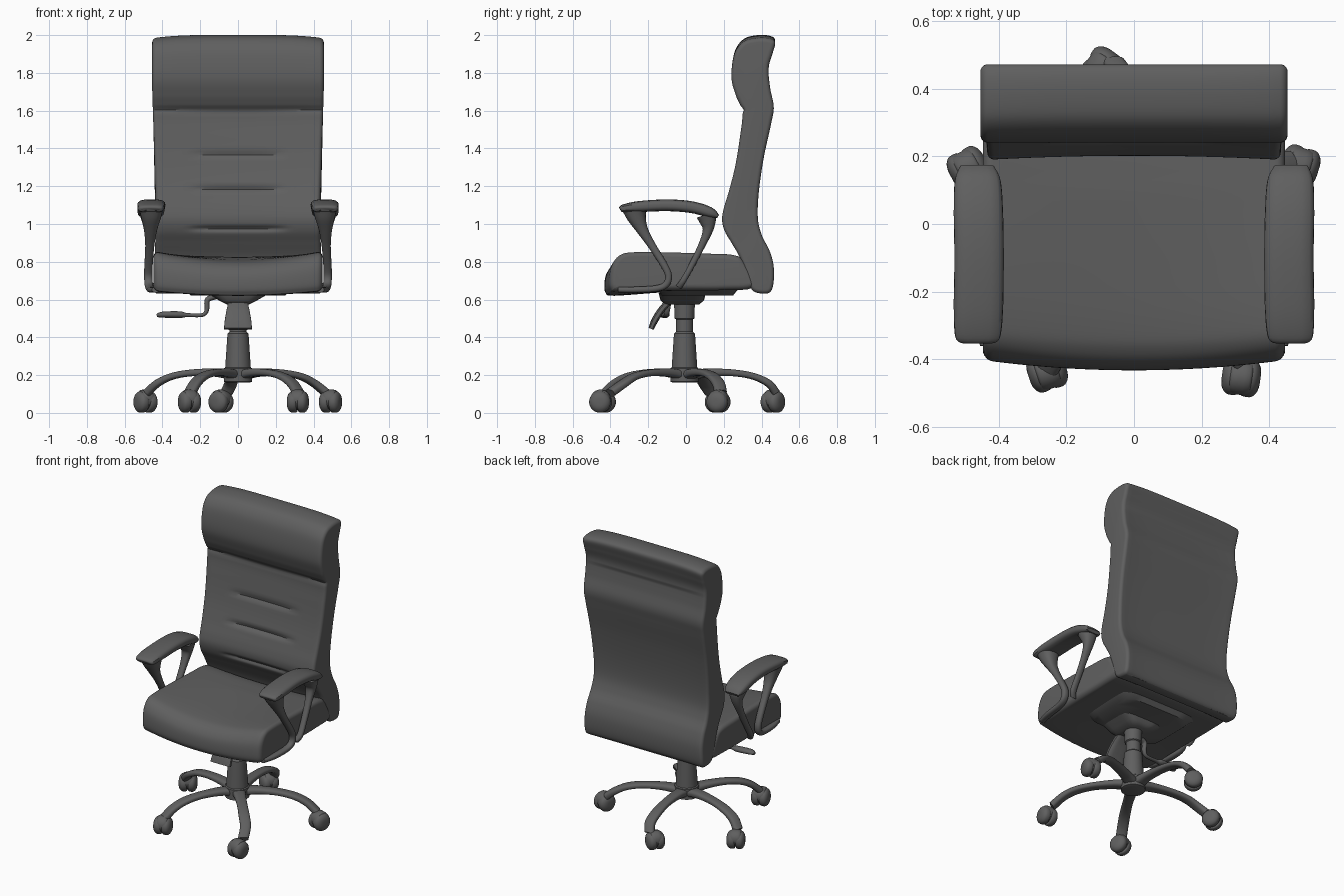
import bpy, bmesh
from math import sin, cos, pi, radians, exp
from mathutils import Vector

if "Cube" in bpy.data.objects:
    bpy.data.objects.remove(bpy.data.objects["Cube"])

dark = bpy.data.materials.new("dark_leather")
dark.diffuse_color = (.115, .115, .115, 1)
dark.use_nodes = True
dark.node_tree.nodes["Principled BSDF"].inputs["Base Color"].default_value = dark.diffuse_color


def spline(pts, steps, closed=False):
    """Catmull-Rom through tuples of any length."""
    n, out = len(pts), []
    pick = (lambda i: pts[i % n]) if closed else (lambda i: pts[max(0, min(n - 1, i))])
    for i in range(n if closed else n - 1):
        for k in range(steps):
            t = k / steps
            out.append(tuple(0.5 * (2 * b + (c - a) * t + (2 * a - 5 * b + 4 * c - d) * t * t
                                    + (3 * b - a - 3 * c + d) * t ** 3)
                             for a, b, c, d in zip(pick(i - 1), pick(i), pick(i + 1), pick(i + 2))))
    return out if closed else out + [tuple(pts[-1])]


def skin(name, rings, angle=40):
    """Join equal-length rings with quads and cap both ends."""
    bm = bmesh.new()
    vr = [[bm.verts.new(p) for p in ring] for ring in rings]
    n = len(vr[0])
    for a, b in zip(vr, vr[1:]):
        for i in range(n):
            bm.faces.new((a[i], a[(i + 1) % n], b[(i + 1) % n], b[i]))
    bm.faces.new(vr[0])
    bm.faces.new(vr[-1][::-1])
    bmesh.ops.recalc_face_normals(bm, faces=bm.faces)
    me = bpy.data.meshes.new(name)
    bm.to_mesh(me)
    bm.free()
    me.materials.append(dark)
    me.shade_smooth()
    me.set_sharp_from_angle(angle=radians(angle))
    ob = bpy.data.objects.new(name, me)
    bpy.context.collection.objects.link(ob)
    return ob


def loft(name, pts, side=(1, 0, 0), power=2.0, steps=5, n=20, axis=None):
    """Sweep (x, y, z, half_width, half_depth) sections; half_width lies along side."""
    side = Vector(side).normalized()
    if steps > 1:
        pts = spline(pts, steps)
    rings = []
    for i, p in enumerate(pts):
        t = Vector(axis) if axis else (Vector(pts[min(i + 1, len(pts) - 1)][:3])
                                       - Vector(pts[max(i - 1, 0)][:3]))
        nrm = t.cross(side).normalized()
        ring = []
        for k in range(n):
            c, s = cos(2 * pi * (k + .5) / n), sin(2 * pi * (k + .5) / n)
            f = (abs(c) ** power + abs(s) ** power) ** (-1 / power)
            ring.append(Vector(p[:3]) + side * (p[3] * c * f) + nrm * (p[4] * s * f))
        rings.append(ring)
    return skin(name, rings)


def cushion(name, profile, half, edge, deform, steps):
    """Extrude a closed (y, z) profile across x with rounded side edges."""
    prof = spline(profile, steps, True)
    n = len(prof)
    norms = []
    for i in range(n):
        (y0, z0), (y1, z1) = prof[i - 1], prof[(i + 1) % n]
        norms.append(Vector((-(z1 - z0), y1 - y0)).normalized())   # clockwise profile: outward
    stations = [(half - edge + edge * sin(k * pi / 12), edge * (1 - cos(k * pi / 12))) for k in range(6, 0, -1)]
    inner = half - edge
    stations = ([(-x, o) for x, o in stations] + [(-inner + 2 * inner * k / 28, 0) for k in range(29)]
                + stations[::-1])
    rings = [[deform(x, y - o * nv.x, z - o * nv.y, nv) for (y, z), nv in zip(prof, norms)]
             for x, o in stations]
    return skin(name, rings)


# Backrest: waisted sides, arched top, stitched creases on the front
BACK = [(.35, .65), (.32, .72), (.285, .82), (.24, .90), (.205, .96), (.19, 1.02), (.198, 1.08),
        (.225, 1.17), (.258, 1.30), (.283, 1.45), (.297, 1.59), (.264, 1.68), (.242, 1.76),
        (.245, 1.85), (.265, 1.93), (.31, 1.982), (.38, 2.0), (.445, 1.996), (.472, 1.972),
        (.458, 1.91), (.438, 1.83), (.447, 1.72), (.466, 1.62), (.452, 1.53), (.413, 1.35),
        (.387, 1.17), (.382, 1.03), (.403, .94), (.443, .86), (.465, .78), (.465, .69), (.447, .64),
        (.40, .632)]


def shape_back(x, y, z, nv):
    u = min(1, abs(x) / .45)
    if nv.x < -.3:
        for zc, depth, reach in ((1.605, .015, .6), (1.37, .014, .27), (1.185, .017, .27), (.975, .015, .28)):
            y += depth * exp(-((z - zc) / .013) ** 2) * max(0, 1 - (abs(x) / reach) ** 4)
        y += .012 * (1 - u * u) * (z < 1.6)
    elif nv.x > .5:
        y -= .008 * (1 - u ** 4) * (z < 1.8)
    width = .434 + .02 * min(1, max(0, (z - 1.1) / .6)) + .012 * min(1, max(0, (1 - z) / .3))
    z -= .018 * u ** 4 * max(0, (z - 1.8) / .2)
    return (x * width / .45, y, z)


cushion("backrest", BACK, .45, .022, shape_back, 9)

# Seat: dished top, bowed front edge
SEAT = [(-.395, .66), (-.402, .72), (-.388, .79), (-.345, .842), (-.27, .856), (-.1, .854),
        (.1, .846), (.25, .838), (.31, .80), (.36, .67), (.2, .65), (-.1, .65), (-.35, .645)]


def shape_seat(x, y, z, nv):
    c = max(0, 1 - (x / .445) ** 2)
    front = min(1, max(0, (.1 - y) / .45))
    top = min(1, max(0, (z - .66) / .18))
    return (x, y - .03 * c * front, z - c * (.02 + .035 * front) * top - .025 * c * front * (1 - top))


cushion("seat", SEAT, .447, .03, shape_seat, 6)

# Armrests
for sx, label in ((1, "right"), (-1, "left")):
    def arm(part, pts, power=2.0):
        loft(label + part, [(sx * x, y, z, a, b) for x, y, z, a, b in pts], power=power)
    arm("_arm_pad", [(.462, -.35, 1.078, .045, .006), (.462, -.335, 1.082, .066, .020),
                     (.46, -.25, 1.092, .073, .029), (.458, -.1, 1.099, .073, .031),
                     (.46, .03, 1.089, .073, .031), (.462, .125, 1.062, .068, .028),
                     (.464, .170, 1.04, .05, .010)], 3.5)
    arm("_arm_front_strut", [(.46, -.272, 1.085, .066, .068), (.46, -.262, 1.04, .054, .052),
                             (.463, -.232, .97, .035, .031), (.467, -.18, .885, .024, .021),
                             (.474, -.112, .775, .022, .019), (.475, -.092, .72, .022, .018),
                             (.472, -.108, .678, .022, .018), (.465, -.16, .658, .022, .017),
                             (.455, -.27, .652, .022, .016), (.435, -.36, .652, .02, .014)], 2.5)
    arm("_arm_rear_strut", [(.462, .105, 1.05, .058, .050), (.463, .115, 1.015, .046, .044),
                            (.465, .115, .965, .032, .027), (.468, .085, .89, .023, .019),
                            (.473, .03, .78, .020, .016), (.474, -.015, .70, .020, .016),
                            (.455, -.04, .665, .020, .016)], 2.5)

# Mechanism under the seat
loft("seat_plate", [(0, .06, .622, .25, .19), (0, .06, .66, .30, .22)], power=8, steps=1, n=32)
loft("tilt_housing", [(0, -.02, .575, .06, .09), (0, -.02, .595, .10, .115), (0, -.02, .635, .17, .125)],
     power=6, steps=1, n=32)
loft("tilt_paddle", [(0, -.09, .59, .05, .018), (0, -.13, .545, .06, .018), (0, -.165, .49, .07, .018),
                     (0, -.185, .445, .074, .014)], power=4)
loft("height_lever", [(-.10, -.09, .62, .02, .015), (-.16, -.095, .60, .02, .015),
                      (-.165, -.10, .545, .016, .012), (-.19, -.105, .518, .013, .010),
                      (-.27, -.11, .518, .014, .011), (-.31, -.11, .52, .024, .018),
                      (-.40, -.12, .52, .024, .016), (-.43, -.12, .515, .012, .008)], side=(0, 1, 0))

# Gas column and hub
loft("column", [(0, -.008, z, r, r) for z, r in
                ((.16, .06), (.165, .075), (.235, .075), (.24, .068), (.42, .056), (.43, .045),
                 (.495, .045), (.50, .052), (.59, .056))], steps=1, n=32, axis=(0, 0, 1))

# Star base: five legs, each ending in a twin-wheel caster
CASTERS = [(-.09, .46), (-.49, .165), (-.257, -.435), (.317, -.452), (.49, .172)]
for i, (cx, cy) in enumerate(CASTERS):
    ang = radians(95 + 72 * i)
    d = Vector((cos(ang), sin(ang), 0))
    s = Vector((-d.y, d.x, 0))
    leg = [(d.x * r, d.y * r, z, a, b) for r, z, a, b in
           ((.03, .20, .044, .028), (.12, .213, .036, .022), (.25, .212, .032, .018),
            (.36, .193, .034, .018), (.44, .155, .034, .020))]
    tip = d * .49 * .6 + Vector((cx, cy, 0)) * .4
    leg.append((tip.x, tip.y, .105, .034, .022))
    loft("base_leg_%d" % (i + 1), leg, side=s, power=3)
    # Wheel axle at an angle to the leg, so each caster looks swivelled
    ax = (d * .75 + s * (.65 if i % 2 else -.65)).normalized()
    mid = Vector((cx, cy, .058))
    for sgn, tag in ((-1, "inner"), (1, "outer")):
        sec = [(*(mid + ax * sgn * w), r, r) for w, r in
               ((.004, .05), (.010, .056), (.032, .057), (.045, .049), (.054, .034), (.057, .016))]
        loft("caster_%d_%s_wheel" % (i + 1, tag), sec, side=(0, 0, 1), steps=2, n=24, axis=ax)
    loft("caster_%d_hood" % (i + 1), [(*(mid + ax * w + Vector((0, 0, .012))), r, r) for w, r in
                                      ((-.035, .035), (-.025, .052), (.025, .052), (.035, .035))],
         side=(0, 0, 1), steps=3, axis=ax)
